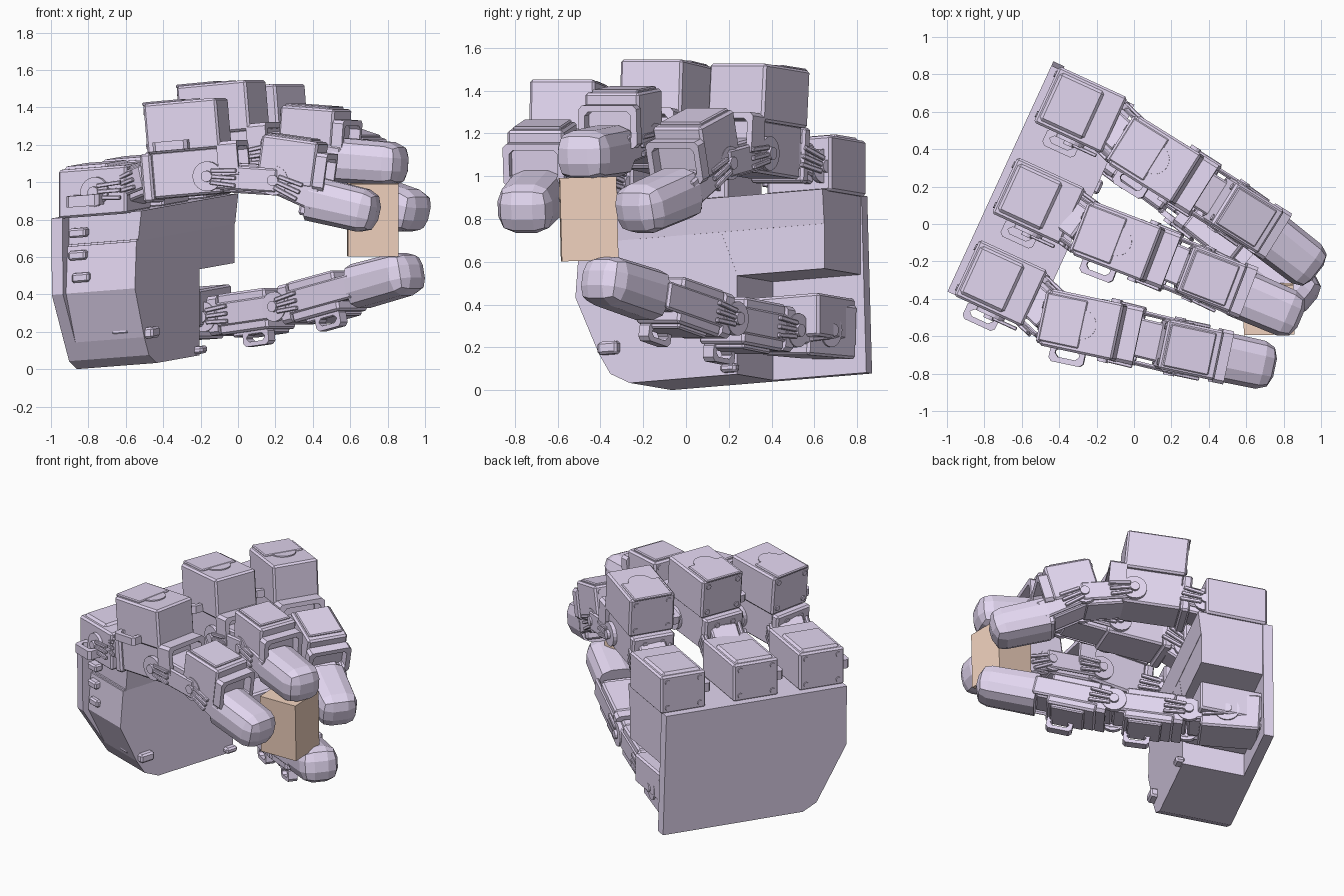
import bpy, bmesh
from math import radians, atan2, asin, degrees, pi
from mathutils import Matrix, Vector

if "Cube" in bpy.data.objects:
    bpy.data.objects.remove(bpy.data.objects["Cube"])


def paint(name, rgb):
    m = bpy.data.materials.new(name)
    m.diffuse_color = (*rgb, 1)
    m.use_nodes = True
    m.node_tree.nodes["Principled BSDF"].inputs["Base Color"].default_value = m.diffuse_color
    return m


LILAC = paint("lilac", (0.77, 0.68, 0.88))
TAN = paint("tan", (0.89, 0.65, 0.52))


def place(loc, yaw=0, pitch=0, roll=0):
    return (Matrix.Translation(loc) @ Matrix.Rotation(radians(yaw), 4, 'Z')
            @ Matrix.Rotation(radians(-pitch), 4, 'Y') @ Matrix.Rotation(radians(roll), 4, 'X'))


def finish(name, bm, M):
    bmesh.ops.transform(bm, matrix=M, verts=bm.verts)
    bmesh.ops.recalc_face_normals(bm, faces=bm.faces)
    me = bpy.data.meshes.new(name)
    bm.to_mesh(me)
    bm.free()
    me.materials.append(TAN if name == "held_block" else LILAC)
    ob = bpy.data.objects.new(name, me)
    bpy.context.collection.objects.link(ob)
    return ob


def box(name, M, c, size, bevel=0.012, segs=1):
    bm = bmesh.new()
    bmesh.ops.create_cube(bm, size=1)
    for v in bm.verts:
        v.co = Vector(c) + Vector([a * b for a, b in zip(v.co, size)])
    if bevel:
        bmesh.ops.bevel(bm, geom=bm.edges[:], offset=bevel, segments=segs, profile=0.5, affect='EDGES')
    return finish(name, bm, M)


def prism(name, M, pts, x0, x1):
    # (y, z) outline extruded along x
    bm = bmesh.new()
    a = [bm.verts.new((x0, y, z)) for y, z in pts]
    b = [bm.verts.new((x1, y, z)) for y, z in pts]
    bm.faces.new(a)
    bm.faces.new(b[::-1])
    for i in range(len(a)):
        j = (i + 1) % len(a)
        bm.faces.new((a[i], a[j], b[j], b[i]))
    return finish(name, bm, M)


def ring(name, M, c, w, h, t, depth):
    # rectangular frame in the local xy plane, open in the middle
    bm = bmesh.new()
    loops = []
    for k, z in ((0, -depth / 2), (0, depth / 2), (t, depth / 2), (t, -depth / 2)):
        x, y, e = w / 2 - k, h / 2 - k, 0.018
        pts = [(x, -y + e), (x, y - e), (x - e, y), (-x + e, y), (-x, y - e), (-x, -y + e), (-x + e, -y), (x - e, -y)]
        loops.append([bm.verts.new((c[0] + px, c[1] + py, c[2] + z)) for px, py in pts])
    for i in range(4):
        A, B = loops[i], loops[(i + 1) % 4]
        for j in range(8):
            k = (j + 1) % 8
            bm.faces.new((A[j], A[k], B[k], B[j]))
    return finish(name, bm, M)


def upright_ring(name, M, c, w, h, t, depth):
    # same frame turned to face along the finger
    return ring(name, M @ place(c) @ Matrix.Rotation(pi / 2, 4, 'Y'), (0, 0, 0), w, h, t, depth)


def disc(name, M, c, r, depth, axis='Y', n=20):
    bm = bmesh.new()
    bmesh.ops.create_cone(bm, cap_ends=True, segments=n, radius1=r, radius2=r, depth=depth)
    R = Matrix.Rotation(pi / 2, 4, {'Y': 'X', 'X': 'Y', 'Z': 'Z'}[axis])
    return finish(name, bm, M @ Matrix.Translation(c) @ R)


def horn(name, M, c, side):
    # round servo horn with raised hub and ribs pointing along the link
    disc(name + "_disc", M, c, 0.08, 0.03)
    y = c[1] + side * 0.018
    disc(name + "_hub", M, (c[0], y, c[2]), 0.03, 0.03, n=12)
    for k in (-1, 0, 1):
        box(name + "_rib", M @ place((c[0], y, c[2] + 0.03 * k), 0, k * 4), (0.09, 0, 0), (0.14, 0.02, 0.022), 0.004)


def motor(name, M, size):
    # servo housing with corner screws on the rear
    L, W, H = size
    box(name + "_housing", M, (0, 0, 0), size, 0.012)
    for sy in (-1, 1):
        for sz in (-1, 1):
            disc(name + "_screw", M, (-L / 2, sy * W * 0.36, sz * H * 0.34), 0.018, 0.014, 'X', 8)


def link(name, a, b, width, core=0.12):
    # side arms between two joints with a filling core
    d = Vector(b) - Vector(a)
    M = place(a, degrees(atan2(d.y, d.x)), degrees(asin(d.z / d.length)))
    box(name + "_core", M, (d.length / 2, 0, 0), (d.length, width - 0.06, core), 0.01)
    for s in (-1, 1):
        y = s * width / 2
        box(name + "_arm", M, (d.length / 2, y, 0), (d.length + 0.05, 0.025, 0.13), 0.01)
        horn(name + "_horn", M, (0, y + s * 0.005, 0), s)


def tip(name, loc, yaw, pitch, size=(0.37, 0.27, 0.24)):
    # faceted pad, rounded everywhere except the rear end
    bm = bmesh.new()
    bmesh.ops.create_cube(bm, size=1)
    for v in bm.verts:
        k = 1 if v.co.x < 0 else 0.96
        v.co = Vector((v.co.x * size[0], v.co.y * size[1] * k, v.co.z * size[2] * k))
    es = [e for e in bm.edges if max(v.co.x for v in e.verts) > 0]
    bmesh.ops.bevel(bm, geom=es, offset=0.08, segments=2, profile=0.5, affect='EDGES')
    finish(name, bm, place(loc, yaw, pitch))


# ---- palm: walls stay upright, floor and deck slope gently ------------
P = place((0, 0, 0.085), -24.7) @ Matrix(((1, 0, 0, 0), (0, 1, 0, 0), (0.07, 0.075, 1, 0), (0, 0, 0, 1)))
side = [(-0.70, 0.83), (-0.70, 0.42), (-0.58, 0.15), (-0.52, 0.05), (-0.42, 0)]
prism("palm_back_plate", P, [(-0.745, 0.83), (-0.74, 0.42)] + side[2:] + [(0.61, 0), (0.585, 0.83)], -0.755, -0.69)
prism("palm_body_lower", P, side[1:] + [(0.13, 0), (0.13, 0.47), (0.05, 0.67), (-0.68, 0.67)], -0.70, -0.285)
prism("palm_body_middle", P, [(-0.69, 0.46), (0.58, 0.46), (0.58, 0.68), (-0.67, 0.68)], -0.70, -0.286)
S = P @ Matrix.Rotation(pi / 2, 4, 'Z')   # local x runs along the knuckle row
prism("palm_top_deck", S, [(0.72, 0.67), (0.284, 0.67), (0.265, 0.83), (0.72, 0.83)], -0.66, 0.58)
box("palm_side_tab", P, (-0.27, -0.52, 0.17), (0.06, 0.1, 0.06))
box("palm_front_tab", P, (-0.27, 0.1, 0.03), (0.06, 0.08, 0.04))
for u, w in ((-0.62, 0.62), (-0.60, 0.5), (-0.62, 0.74), (-0.42, 0.2)):
    box("palm_side_rib", P, (u, -0.69 + (0.12 if w < 0.4 else 0), w), (0.1, 0.06, 0.05), 0.01)

# ---- three fingers ----------------------------------------------------
fingers = [
    # name, base v, yaw, upright centre, distal centre, pitch, tip centre, tip yaw, tip pitch
    ("near", -0.585, -12, (-0.27, -0.54, 1.30), (0.29, -0.67, 1.11), -8, (0.57, -0.73, 0.872), -12, -13),
    ("middle", -0.10, -21, (-0.08, -0.095, 1.395), (0.41, -0.29, 1.275), -4, (0.72, -0.435, 1.105), -23, -4),
    ("far", 0.435, -32, (0.12, 0.34, 1.375), (0.58, 0.05, 1.15), -16, (0.835, -0.145, 0.875), -38, -15)]
for n, v, yaw, tall, dist, pit, tp, tyaw, tpit in fingers:
    n += "_finger"
    # knuckle motor on the palm
    K = P @ place((-0.515, v, 0.955))
    motor(n + "_knuckle_motor", K, (0.40, 0.33, 0.26))
    box(n + "_knuckle_step", K, (-0.05, 0.0, 0.125), (0.26, 0.28, 0.04), 0.015)
    ring(n + "_knuckle_slot", K, (-0.02, -0.205, -0.04), 0.19, 0.1, 0.03, 0.06)
    horn(n + "_knuckle_horn", K, (0.02, -0.17, 0), -1)
    # proximal segment: upright motor over a lower motor
    T = place(tall, yaw, 5)
    U = (0.40, 0.31, 0.27)
    motor(n + "_upright_motor", T, U)
    box(n + "_upright_lid", T, (-0.1, 0.0, 0.135), (0.22, 0.26, 0.02), 0.006)
    disc(n + "_upright_cap", T, (0.0, 0, 0.135), 0.08, 0.015, 'Z')
    box(n + "_lower_motor", T, (0.0, 0.0, -0.25), (0.38, 0.26, 0.25))
    box(n + "_lower_plate", T, (-0.215, 0, -0.26), (0.06, 0.29, 0.26))
    for y in (-0.06, 0.06):
        for z in (-0.34, -0.26, -0.18):
            disc(n + "_plate_stud", T, (-0.245, y, z), 0.018, 0.014, 'X', 8)
    ring(n + "_upright_slot", T, (-0.06, -0.17, -0.1), 0.19, 0.11, 0.03, 0.05)
    upright_ring(n + "_upright_frame", T, (0.235, 0, -0.2), 0.2, 0.31, 0.03, 0.11)
    # short neck from knuckle to the lower plate
    a, b = K @ Vector((0.15, 0, 0.0)), T @ Vector((-0.2, 0, -0.26))
    link(n + "_neck_link", a, b, 0.24, 0.18)
    # joints carried low along the finger
    D = place(dist, yaw, pit)
    j1 = T @ Vector((0.12, 0, -0.28))
    j2 = D @ Vector((-0.06, 0, -0.11))
    end = place(tp, tyaw, tpit) @ Vector((-0.16, 0, 0.01))
    link(n + "_middle_link", j1, j2, 0.27, 0.16)
    link(n + "_tip_link", j2, end, 0.24, 0.14)
    # distal motor, its open frame and the fingertip
    motor(n + "_distal_motor", D, (0.31, 0.27, 0.25))
    box(n + "_distal_lid", D, (-0.01, 0, 0.125), (0.25, 0.23, 0.025), 0.006)
    upright_ring(n + "_distal_frame", D, (0.185, 0, -0.03), 0.2, 0.29, 0.03, 0.06)
    tip(n + "_tip", tp, tyaw, tpit)
    box(n + "_tip_socket", place(tp, tyaw, tpit), (-0.19, 0, 0), (0.06, 0.21, 0.19))

# ---- thumb ------------------------------------------------------------
B = place((-0.31, 0.575, 0.28), -36, 3)
motor("thumb_base_motor", B, (0.38, 0.28, 0.25))
box("thumb_mount", P, (-0.5, 0.34, 0.25), (0.42, 0.42, 0.2))
joints = [Vector(p) for p in ((-0.1, 0.41, 0.28), (0.28, 0.13, 0.335), (0.66, -0.17, 0.44))]
link("thumb_root_link", B @ Vector((0.02, 0, 0)), joints[0], 0.26)
for nm, a, b in (("thumb_proximal", *joints[:2]), ("thumb_distal", *joints[1:])):
    d = b - a
    link(nm + "_link", a, b, 0.25)
    M = place(a.lerp(b, 0.52), degrees(atan2(d.y, d.x)), degrees(asin(d.z / d.length)))
    motor(nm + "_motor", M, (0.32, 0.26, 0.22))
    box(nm + "_under_lid", M, (0.02, 0, -0.11), (0.22, 0.22, 0.04), 0.008)
    upright_ring(nm + "_frame", M, (-0.19, 0, 0), 0.21, 0.28, 0.03, 0.06)
    ring(nm + "_slot", M @ place((0.06, -0.08, -0.145)) @ Matrix.Rotation(pi / 2, 4, 'X'),
         (0, 0, 0), 0.17, 0.09, 0.024, 0.06)
tip("thumb_tip", (0.80, -0.30, 0.485), -40, 12, (0.39, 0.26, 0.24))

# ---- held block -------------------------------------------------------
box("held_block", place((0.72, -0.455, 0.80), 1, 0, 1.5), (0, 0, 0), (0.27, 0.265, 0.39), 0)
